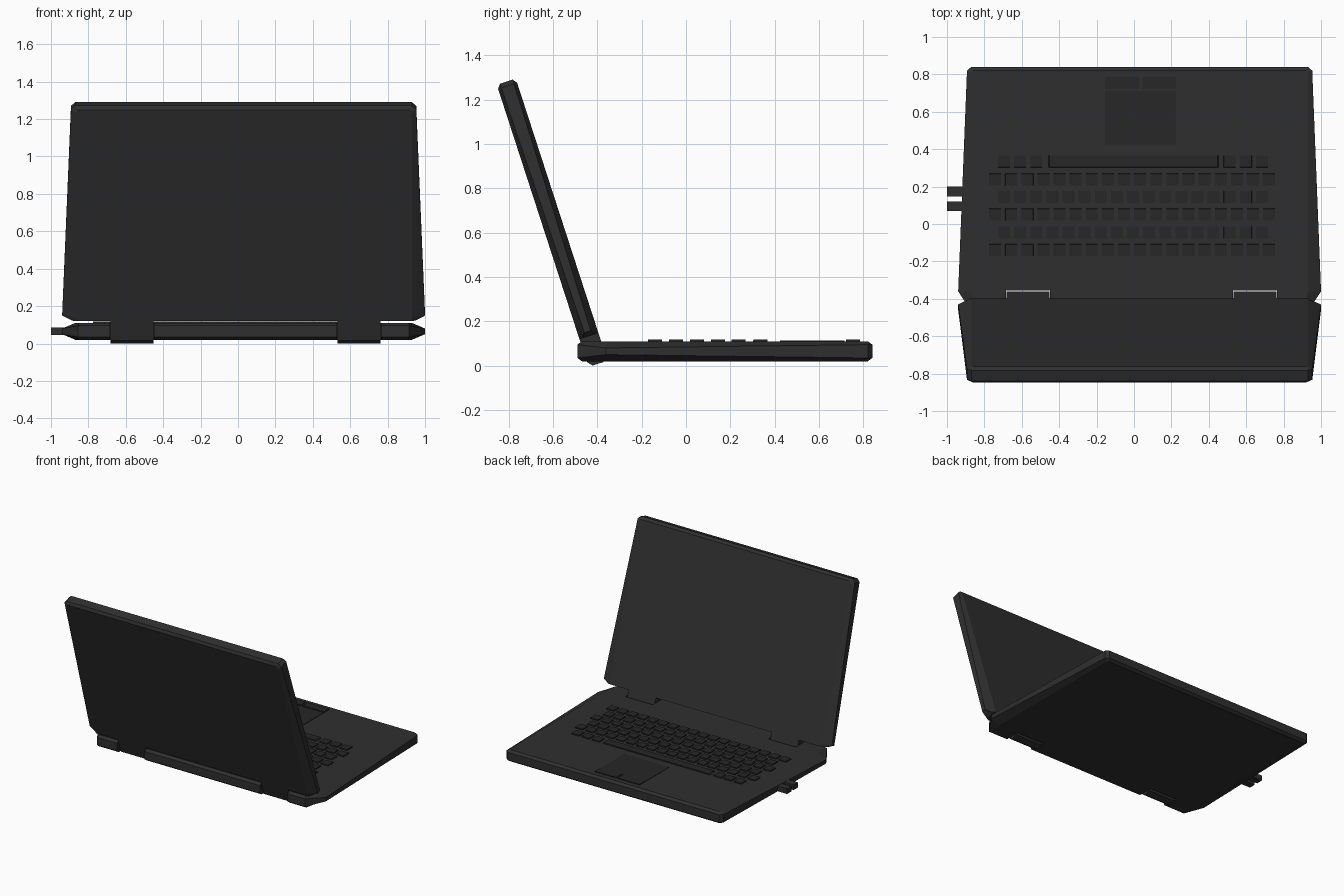
import bpy, bmesh, math
from mathutils import Matrix

if "Cube" in bpy.data.objects:
    bpy.data.objects.remove(bpy.data.objects["Cube"])

CX = 0.03          # body centre; the plugs stick out on the left
HALF_T = 0.045     # half thickness of base and lid


def material(name, v):
    m = bpy.data.materials.new(name)
    m.diffuse_color = (v, v, v, 1)
    m.use_nodes = True
    m.node_tree.nodes["Principled BSDF"].inputs["Base Color"].default_value = m.diffuse_color
    return m


SHELL = material("dark_shell", 0.028)
KEY = material("dark_key", 0.02)


def finish(name, bm, mat):
    bmesh.ops.recalc_face_normals(bm, faces=bm.faces)
    me = bpy.data.meshes.new(name)
    bm.to_mesh(me)
    bm.free()
    ob = bpy.data.objects.new(name, me)
    bpy.context.collection.objects.link(ob)
    me.materials.append(mat)
    return ob


def plate(name, half):
    """Symmetric slab with bevelled rim; rows: outer x, y, inner x, y, band half height."""
    pts = half + [(-a, b, -c, d, h) for a, b, c, d, h in reversed(half)]
    bm = bmesh.new()
    rings = [[bm.verts.new((c, d, -HALF_T)) for a, b, c, d, h in pts],
             [bm.verts.new((a, b, -h)) for a, b, c, d, h in pts],
             [bm.verts.new((a, b, h)) for a, b, c, d, h in pts],
             [bm.verts.new((c, d, HALF_T)) for a, b, c, d, h in pts]]
    n = len(pts)
    for lo, hi in zip(rings, rings[1:]):
        for i in range(n):
            j = (i + 1) % n
            bm.faces.new((lo[i], lo[j], hi[j], hi[i]))
    bm.faces.new(rings[0])
    bm.faces.new(rings[-1])
    return finish(name, bm, SHELL)


def add_box(bm, x0, x1, y0, y1, z0, z1, taper=1.0):
    m = Matrix.Translation(((x0 + x1) / 2, (y0 + y1) / 2, (z0 + z1) / 2)) \
        @ Matrix.Diagonal((x1 - x0, y1 - y0, z1 - z0, 1))
    vs = bmesh.ops.create_cube(bm, size=1)["verts"]
    for v in vs:
        if v.co.z > 0:
            v.co.x *= taper
            v.co.y *= taper
    bmesh.ops.transform(bm, matrix=m, verts=vs)


def boxes(name, items, mat, taper=1.0):
    bm = bmesh.new()
    for it in items:
        add_box(bm, *it, taper)
    return finish(name, bm, mat)


# base slab
front = [(0.90, 0.84, 0.89, 0.82, 0.03), (0.923, 0.82, 0.90, 0.805, 0.03)]
base = plate("base", front + [(0.97, -0.36, 0.90, -0.36, 0.015),
                              (0.885, -0.49, 0.88, -0.47, 0.03)])
base.location = (CX, 0, 0.065)

# hinge notches through the rear of the base
HINGES = [(-0.685, -0.45), (0.53, 0.765)]
cutter = boxes("notch_cutter", [(a, b, -0.6, -0.355, -0.1, 0.3) for a, b in HINGES], SHELL)
cutter.hide_render = True
cutter.hide_viewport = True
cut = base.modifiers.new("notches", 'BOOLEAN')
cut.operation = 'DIFFERENCE'
cut.solver = 'EXACT'
cut.object = cutter

# lid: same outline with a straight lower edge, opened to 108 degrees
lid = plate("lid", front + [(0.97, -0.345, 0.90, -0.345, 0.015),
                            (0.92, -0.367, 0.90, -0.367, 0.03)])
lid_pos, lid_rot = (-0.551, 0.482), math.radians(108)
lid.location = (CX, *lid_pos)
lid.rotation_euler.x = lid_rot

# hinge tabs that continue the lid down into the notches
profile = [(-0.35, 0.045), (-0.475, 0.045), (-0.498, 0.025),
           (-0.498, -0.025), (-0.475, -0.045), (-0.35, -0.045)]
for side, (a, b) in zip(("left", "right"), HINGES):
    bm = bmesh.new()
    f = bm.faces.new([bm.verts.new((a + 0.002, y, z)) for y, z in profile])
    ext = bmesh.ops.extrude_face_region(bm, geom=[f])
    vs = [g for g in ext["geom"] if isinstance(g, bmesh.types.BMVert)]
    bmesh.ops.translate(bm, vec=(b - a - 0.004, 0, 0), verts=vs)
    tab = finish(side + "_hinge_tab", bm, SHELL)
    tab.location = (0, *lid_pos)
    tab.rotation_euler.x = lid_rot

# keyboard: six staggered rows, space bar in the row nearest the user
P, S = 0.0862, 0.0325
keys = []


def key(x, y):
    keys.append((x - S, x + S, y - S, y + S, 0.1, 0.118))


for y in (0.237, 0.05, -0.14):
    for i in range(18):
        key(-0.743 + i * P, y)
for y in (0.145, -0.045):
    for i in range(17):
        key(-0.695 + i * P, y)
for i in (0, 1, 2, 14, 15, 16):
    key(-0.695 + i * P, 0.335)
keys.append((-0.465, 0.46, 0.335 - S, 0.335 + S, 0.1, 0.118))
boxes("keyboard", keys, KEY, 0.97)

# touchpad and its two buttons
boxes("touchpad", [(-0.155, 0.225, 0.425, 0.715, 0.1, 0.113)], KEY)
boxes("touchpad_buttons", [(-0.155, 0.028, 0.722, 0.785, 0.1, 0.117),
                           (0.045, 0.225, 0.722, 0.785, 0.1, 0.117)], KEY)

# two plugs on the left side
boxes("side_plugs", [(-1.0, -0.88, 0.07, 0.12, 0.045, 0.085),
                     (-1.0, -0.88, 0.148, 0.2, 0.045, 0.085)], SHELL)
